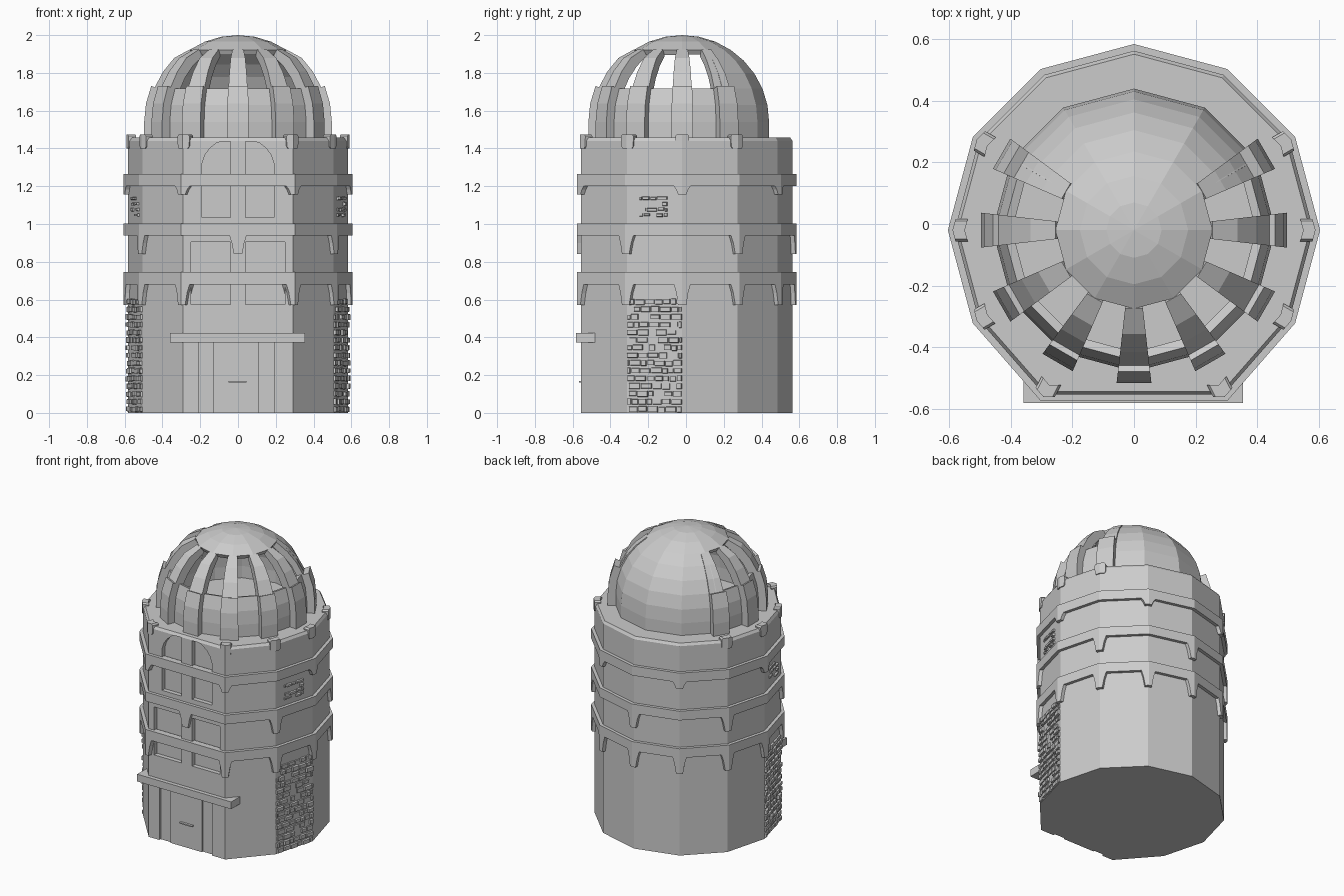
import bpy, bmesh, math, random
from mathutils import Vector

if "Cube" in bpy.data.objects:
    bpy.data.objects.remove(bpy.data.objects["Cube"])

random.seed(4)
CY = -0.02            # centre of the tower plan
R = 0.583             # wall radius
FRONT = 0.555         # flat front distance at radius R


def loft(bm, rings, caps=True, loop=False):
    vs = [[bm.verts.new(p) for p in r] for r in rings]
    n = len(vs[0])
    pairs = list(zip(vs, vs[1:])) + ([(vs[-1], vs[0])] if loop else [])
    for a, b in pairs:
        for i in range(n):
            j = (i + 1) % n
            bm.faces.new((a[i], a[j], b[j], b[i]))
    if caps and not loop:
        bm.faces.new(vs[0])
        bm.faces.new(vs[-1])


def finish(bm, name):
    bmesh.ops.recalc_face_normals(bm, faces=bm.faces)
    me = bpy.data.meshes.new(name)
    bm.to_mesh(me)
    bm.free()
    ob = bpy.data.objects.new(name, me)
    bpy.context.collection.objects.link(ob)
    return ob


def box(bm, x0, x1, y0, y1, z0, z1):
    loft(bm, [[(x0, y0, z), (x1, y0, z), (x1, y1, z), (x0, y1, z)] for z in (z0, z1)])


def corner(k, r, z=0):
    k %= 12
    a = math.radians(30 * k)
    y = -FRONT * r / R if k in (8, 9, 10) else CY + r * math.sin(a)
    x = 0 if k == 9 else r * math.cos(a)
    return Vector((x, y, z))


def ring(r, z):
    return [corner(k, r, z) for k in range(12) if k != 9]


def wrap(k, r, d, z):
    # point at distance d along the wall from corner k
    p = corner(k, r, z)
    q = corner(k + (1 if d > 0 else -1), r, z)
    return p + (q - p).normalized() * abs(d)


def corner_piece(bm, k, r_in, r_out, levels):
    # block folded around a corner; levels = (half width, z)
    loft(bm, [[wrap(k, r_out, -w, z), corner(k, r_out, z), wrap(k, r_out, w, z),
               wrap(k, r_in, w, z), corner(k, r_in, z), wrap(k, r_in, -w, z)] for w, z in levels])


# Tower body with recessed windows and door
bm = bmesh.new()
loft(bm, [ring(R, 0), ring(R, 1.44), ring(0.572, 1.457)])
body = finish(bm, "tower_body")

bm = bmesh.new()
for s in (-1, 1):
    xa, xb = sorted((s * 0.04, s * 0.25))
    box(bm, xa, xb, -0.7, -0.525, 0.575, 0.905)
    prof = [(0.04, 1.035), (0.19, 1.035), (0.19, 1.32), (0.175, 1.365),
            (0.15, 1.40), (0.115, 1.428), (0.085, 1.438), (0.04, 1.438)]
    loft(bm, [[(s * x, y, z) for x, z in prof] for y in (-0.7, -0.525)])
box(bm, -0.21, 0.19, -0.7, -0.54, -0.05, 0.38)
cutter = finish(bm, "recess_cutter")
cutter.hide_render = True
mod = body.modifiers.new("recesses", "BOOLEAN")
mod.object = cutter
mod.operation = 'DIFFERENCE'
mod.solver = 'EXACT'
bpy.context.view_layer.objects.active = body
bpy.ops.object.modifier_apply(modifier=mod.name)
bpy.data.objects.remove(cutter)

# Door leaf, handle and awning plank
bm = bmesh.new()
box(bm, -0.13, 0.11, -0.55, -0.53, 0, 0.38)
finish(bm, "door_leaf")
bm = bmesh.new()
box(bm, -0.05, 0.045, -0.566, -0.54, 0.16, 0.168)
finish(bm, "door_handle")
bm = bmesh.new()
box(bm, -0.36, 0.355, -0.582, -0.48, 0.373, 0.423)
finish(bm, "door_awning")

# Ledge bands with hanging corner teeth
bands = [("upper_band", 1.2, 1.265, 1.155, range(0, 12, 2)),
         ("middle_band", 0.94, 1.003, 0.84, range(1, 12, 2)),
         ("lower_band", 0.68, 0.745, 0.57, [k for k in range(12) if k != 9])]
for name, z0, z1, zt, ks in bands:
    bm = bmesh.new()
    loft(bm, [ring(0.56, z0), ring(0.605, z0), ring(0.605, z1), ring(0.56, z1)], loop=True)
    for k in ks:
        corner_piece(bm, k, 0.56, 0.605, [(0.022, zt), (0.033, zt + 0.6 * (z0 - zt)), (0.046, z0)])
    finish(bm, name)

# Corner studs around the rim
bm = bmesh.new()
for k in (0, 1, 11, 10, 8, 7, 6, 5):
    corner_piece(bm, k, 0.55, 0.59, [(0.028, 1.4), (0.036, 1.41), (0.038, 1.465), (0.03, 1.475)])
finish(bm, "rim_studs")


# Stone patches on the two side walls
def stones(bm, side, t0, t1, z0, z1, rows, keep):
    a, b = corner(0, R), corner(11, R)
    u = (b - a).normalized()
    n = Vector((-u.y, u.x, 0))
    if n.x < 0:
        n = -n
    length = (b - a).length
    h = (z1 - z0) / rows
    for i in range(rows):
        t = t0 * length - random.uniform(0, 0.02)
        while t < t1 * length - 0.01:
            w = random.uniform(0.03, 0.065)
            s0, s1 = max(t, t0 * length), min(t + w, t1 * length)
            t += w
            if s1 - s0 < 0.012 or random.random() > keep:
                continue
            out = random.uniform(0.006, 0.015)
            zb = z0 + i * h + random.uniform(0, 0.006)
            zt = z0 + (i + 1) * h - random.uniform(0.002, 0.008)
            rings = []
            for d, g in ((-0.01, 0.001), (out, 0.004)):
                pts = [(s0 + g, zb + g), (s1 - g, zb + g), (s1 - g, zt - g), (s0 + g, zt - g)]
                pts = [a + u * s + n * d + Vector((0, 0, z)) for s, z in pts]
                rings.append([(side * p.x, p.y, p.z) for p in pts])
            loft(bm, rings)


for side, label in ((1, "right"), (-1, "left")):
    bm = bmesh.new()
    stones(bm, side, 0.0, 1.0, 0.0, 0.61, 15, 0.92)
    stones(bm, side, 0.26, 0.78, 1.035, 1.15, 4, 0.85)
    finish(bm, label + "_stones")

# Dome shell: twelve sides, open between the front ribs
DR, ZC, STEP = 0.46, 1.54, math.radians(11.25)


def dome_pt(r, i, ang):
    # i counts latitude steps from the apex; 9 is the foot
    if i > 8:
        rr, z = r, 1.45
    else:
        rr, z = r * math.sin(i * STEP), ZC + r * math.cos(i * STEP)
    a = math.radians(ang)
    return Vector((rr * math.cos(a), CY + rr * math.sin(a), z))


bm = bmesh.new()
apex = bm.verts.new(dome_pt(DR, 0, 0))
grid = [[bm.verts.new(dome_pt(DR, i, 30 * k)) for k in range(12)] for i in range(1, 10)]
for k in range(12):
    j = (k + 1) % 12
    bm.faces.new((apex, grid[0][k], grid[0][j]))
    for i in range(8):
        opening = 2 <= i <= 4 and not 1 <= k <= 4
        if not opening:
            bm.faces.new((grid[i][k], grid[i + 1][k], grid[i + 1][j], grid[i][j]))
dome = finish(bm, "dome_shell")
sol = dome.modifiers.new("thickness", "SOLIDIFY")
sol.thickness = 0.03
sol.offset = -1

# Dome ribs, thicker below the openings; the end pair stand out only there
bm = bmesh.new()
for k in range(5, 14):
    end = k in (5, 13)
    mid = 30 * k

    def section(i, r_out):
        p = [dome_pt(r, i, mid + d) for r, d in ((0.42, -6.5), (r_out, -6.5), (r_out, 6.5), (0.42, 6.5))]
        return p
    upper = 0.461 if end else 0.48
    loft(bm, [section(i, 0.462 if i == 3 else upper) for i in range(3, 7)])
    loft(bm, [section(i, 0.50) for i in range(6, 10)])
finish(bm, "dome_ribs")
